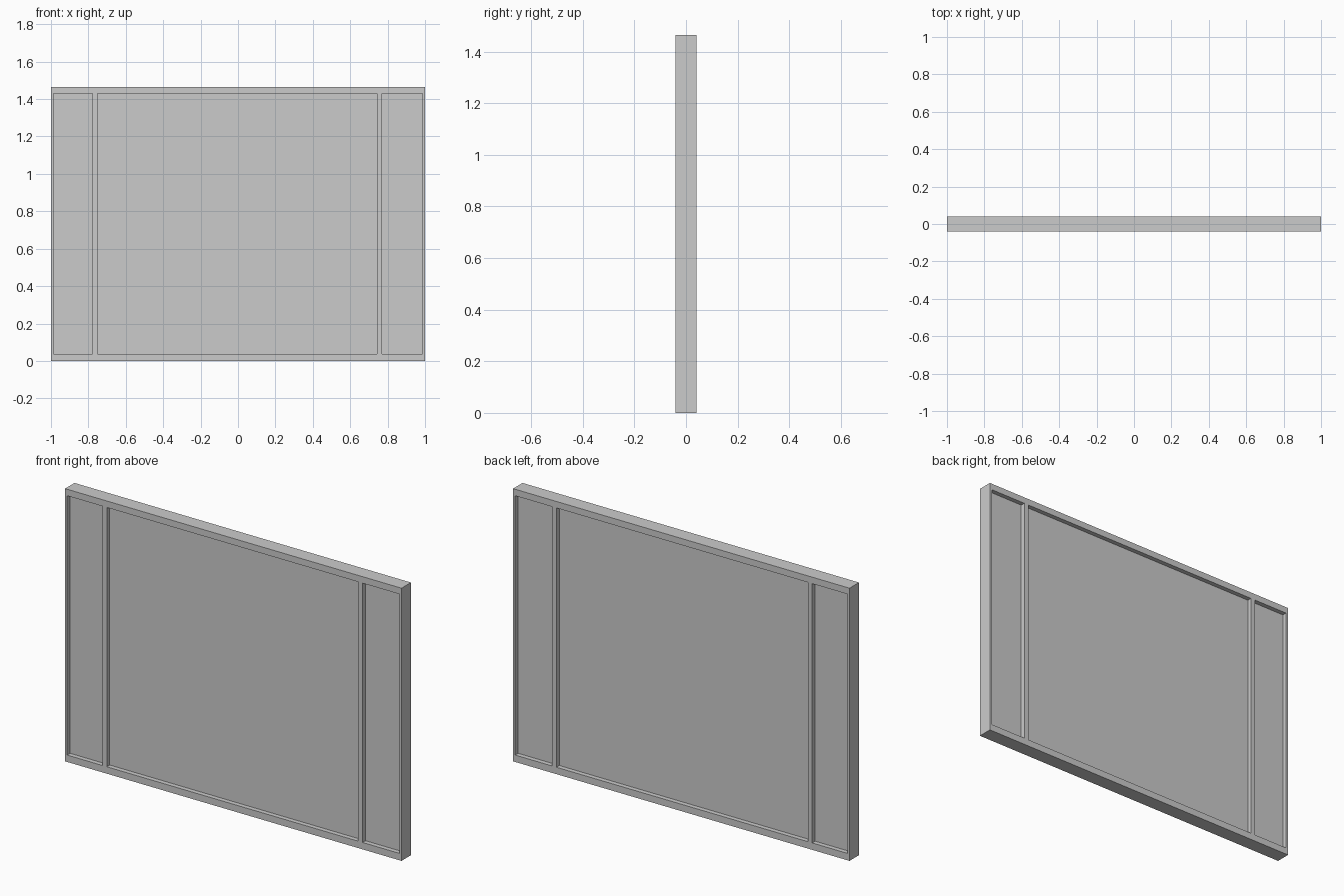
import bpy

if "Cube" in bpy.data.objects:
    bpy.data.objects.remove(bpy.data.objects["Cube"])

HEIGHT, DEPTH = 1.465, 0.08
OPEN_BOTTOM, OPEN_TOP = 0.037, 1.43
PANE_DEPTH = 0.03


def box(name, x, y, z):
    """Box spanning the given (min, max) ranges."""
    bpy.ops.mesh.primitive_cube_add(
        size=1, location=[(a + b) / 2 for a, b in (x, y, z)])
    ob = bpy.context.object
    ob.name = name
    ob.scale = [b - a for a, b in (x, y, z)]
    bpy.ops.object.transform_apply(location=False, rotation=False, scale=True)
    return ob


# Solid frame slab
frame = box("window_frame", (-1, 1), (-DEPTH / 2, DEPTH / 2), (0, HEIGHT))

# Three openings: narrow side lights either side of a wide centre light
openings = {
    "left": (-0.987, -0.778),
    "centre": (-0.752, 0.742),
    "right": (0.769, 0.987),
}
for label, span in openings.items():
    cutter = box(label + "_opening_cutter", span, (-0.2, 0.2),
                 (OPEN_BOTTOM, OPEN_TOP))
    cutter.hide_render = True
    cutter.hide_viewport = True
    cutter.display_type = 'WIRE'
    cut = frame.modifiers.new(label + "_opening", 'BOOLEAN')
    cut.operation = 'DIFFERENCE'
    cut.solver = 'EXACT'
    cut.object = cutter

    # Pane recessed equally from both faces
    box(label + "_pane", span, (-PANE_DEPTH / 2, PANE_DEPTH / 2),
        (OPEN_BOTTOM, OPEN_TOP))
